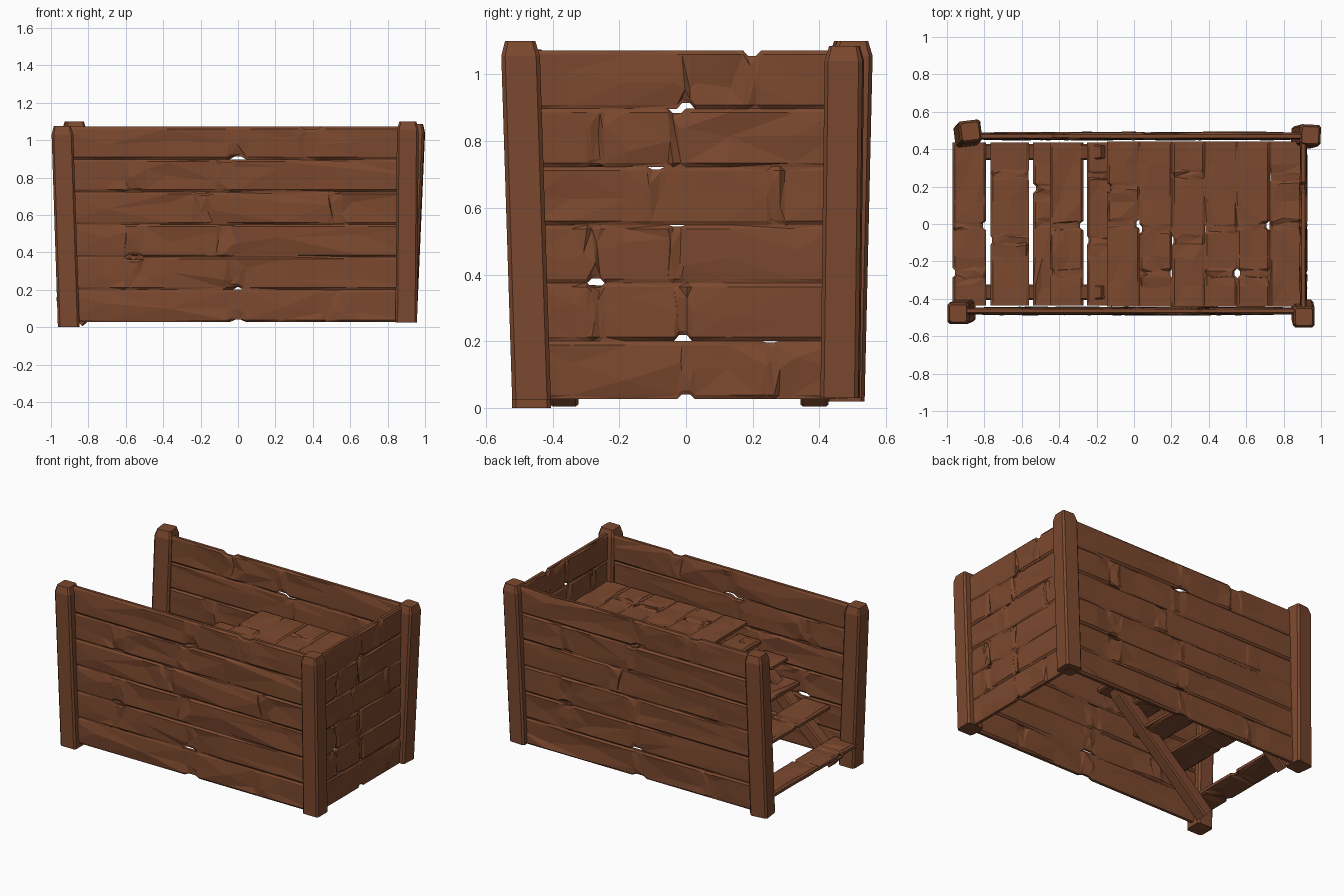
import bpy, bmesh, random
from mathutils import Vector, Matrix

random.seed(4)
if "Cube" in bpy.data.objects:
    bpy.data.objects.remove(bpy.data.objects["Cube"])

wood = bpy.data.materials.new("brown_wood")
wood.use_nodes = True
BROWN = (0.2, 0.066, 0.028, 1)
wood.diffuse_color = BROWN
wood.node_tree.nodes["Principled BSDF"].inputs["Base Color"].default_value = BROWN


def finish(name, bm):
    bmesh.ops.recalc_face_normals(bm, faces=bm.faces)
    mesh = bpy.data.meshes.new(name)
    bm.to_mesh(mesh)
    bm.free()
    mesh.materials.append(wood)
    ob = bpy.data.objects.new(name, mesh)
    bpy.context.collection.objects.link(ob)
    return ob


def cut(bm, co, normal):
    bmesh.ops.bisect_plane(bm, geom=bm.verts[:] + bm.edges[:] + bm.faces[:],
                           plane_co=co, plane_no=normal)


def plank(name, centre, u, v, length, width, notches, thick=0.034):
    """Rough board: u runs along it, v across it; notches are (place, edge, depth)."""
    u, v = Vector(u), Vector(v)
    n = u.cross(v)
    bm = bmesh.new()
    bmesh.ops.create_cube(bm, size=1, matrix=Matrix.Diagonal((length, width, thick, 1)))
    half = 0.03 * length
    places = [p for p in (-0.38, -0.2, 0.14, 0.36)
              if all(abs(p - q[0]) > 0.06 for q in notches)]
    for p in places:
        cut(bm, (p * length, 0, 0), (1, 0, 0))
    for p, edge, depth in notches:
        for k in (-1, -0.45, 0.45, 1):
            cut(bm, (p * length + k * half, 0, 0), (1, 0, 0))
    for k in (-0.43, 0.02, 0.43):
        cut(bm, (0, k * width, 0), (0, 1, 0))
    for w in bm.verts:
        x, y, side = w.co.x, w.co.y, 1 if w.co.z > 0 else -1
        rim = abs(y) > 0.45 * width
        middle = abs(y) < 0.2 * width
        if rim:
            w.co.z *= 0.55
        elif abs(x) < 0.49 * length:
            w.co.z += side * random.uniform(-0.008, 0.007)
            if middle:
                w.co.x += random.uniform(-0.4, 0.4) * half
                w.co.y += random.uniform(-0.25, 0.25) * width
        # Chip the edge and hollow the face beside it
        for p, edge, depth in notches:
            if abs(x - p * length) < half * 0.6 and y * edge > 0.3 * width:
                w.co.y -= edge * depth
                w.co.z *= 0.8
    bmesh.ops.triangulate(bm, faces=bm.faces[:], quad_method="SHORT_EDGE")
    frame = Matrix((u, v, n)).transposed().to_4x4()
    frame.translation = Vector(centre)
    bm.transform(frame)
    return finish(name, bm)


# Chips along the edges of the six boards in a panel
ROWS = [
    [(0.0, -1, 0.014), (0.28, 1, 0.005)],
    [(-0.01, -1, 0.018), (-0.3, 1, 0.014)],
    [(-0.3, -1, 0.014), (-0.03, 1, 0.006)],
    [(-0.1, 1, 0.008), (0.3, -1, 0.002)],
    [(-0.3, -1, 0.01), (-0.03, 1, 0.014)],
    [(0.0, -1, 0.017), (0.22, 1, 0.016)],
]
PITCH = 0.174


def panel(name, start, u, v, length):
    for i, notches in enumerate(ROWS):
        centre = Vector(start) + Vector(v) * PITCH * (i + 0.5)
        plank(f"{name}_board_{i + 1}", centre, u, v, length, PITCH + 0.001, notches)


# Side walls, closed end and raised platform
panel("front_wall", (-0.01, -0.465, 0.027), (1, 0, 0), (0, 0, 1), 1.82)
panel("back_wall", (0.01, 0.47, 0.027), (-1, 0, 0), (0, 0, 1), 1.82)
panel("end_wall", (0.905, 0, 0.027), (0, 1, 0), (0, 0, 1), 0.9)
panel("platform", (0.9, 0, 0.745), (0, 1, 0), (-1, 0, 0), 0.88)

# Stair treads climbing from the open end: (x, z, width)
TREADS = [(-0.88, 0.15, 0.18), (-0.665, 0.35, 0.205), (-0.45, 0.45, 0.18),
          (-0.36, 0.59, 0.18), (-0.165, 0.65, 0.175)]
for i, (x, z, width) in enumerate(TREADS):
    plank(f"stair_tread_{i + 1}", (x, 0, z), (0, 1, 0), (-1, 0, 0), 0.87, width,
          ROWS[(i * 2 + 1) % len(ROWS)])


def beam(name, bottom, top, size, tip=0.78, twist=0.0):
    """Hewn timber with chamfered corners and a blunt tapered tip."""
    bottom, top = Vector(bottom), Vector(top)
    axis = top - bottom
    bm = bmesh.new()
    bmesh.ops.create_cube(bm, size=1)
    uprights = [e for e in bm.edges if abs(e.verts[0].co.z - e.verts[1].co.z) > 0.5]
    bmesh.ops.bevel(bm, geom=uprights, offset=0.1, segments=1, affect="EDGES")
    cut(bm, (0, 0, 0.5 - 0.045 / axis.length), (0, 0, 1))
    for w in bm.verts:
        t = w.co.z + 0.5
        s = size * (tip if t > 0.99 else 1)
        offset = Vector((w.co.x * s, w.co.y * s, 0))
        offset.rotate(Matrix.Rotation(twist, 3, "Z"))
        if abs(axis.x) > 0.3:
            offset.rotate(Vector((0, 0, 1)).rotation_difference(axis))
        w.co = bottom + axis * t + offset
    return finish(name, bm)


# Leaning corner posts
beam("front_open_post", (-0.905, -0.463, 0.0), (-0.94, -0.478, 1.075), 0.116)
beam("back_open_post", (-0.9, 0.47, 0.02), (-0.875, 0.495, 1.1), 0.12, twist=0.12)
beam("front_closed_post", (0.9, -0.463, 0.025), (0.908, -0.497, 1.1), 0.116)
beam("back_closed_post", (0.897, 0.462, 0.03), (0.943, 0.475, 1.085), 0.114, twist=-0.05)

# Sloping stair stringers tucked beneath the treads
for side, y in (("front", -0.365), ("back", 0.385)):
    beam(f"{side}_stair_stringer", (-0.86, y, 0.036), (-0.155, y, 0.665), 0.085)
